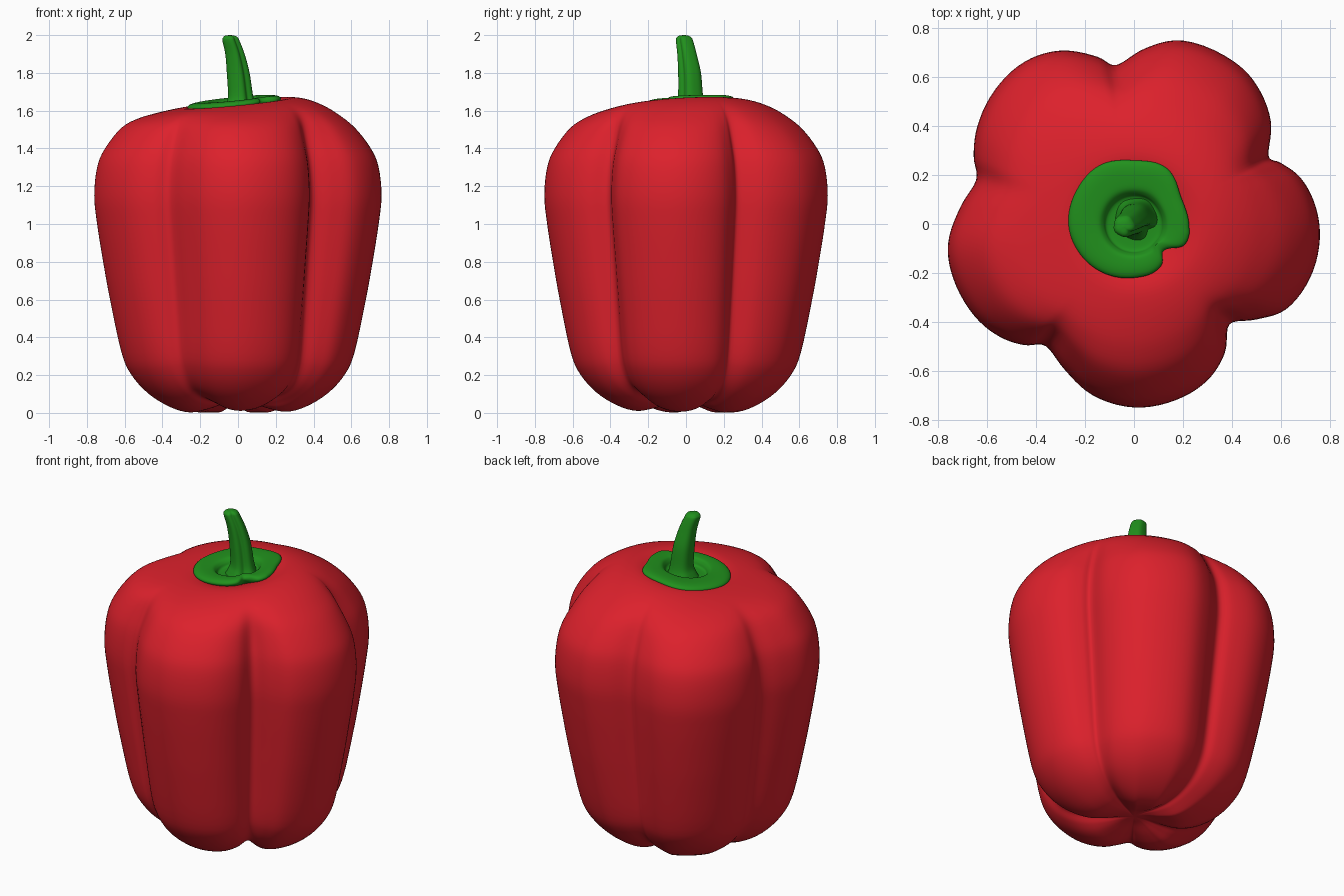
import bpy, bmesh
from math import sin, cos, radians, exp, hypot

if "Cube" in bpy.data.objects:
    bpy.data.objects.remove(bpy.data.objects["Cube"])


def spline(pts, n, closed=False):
    """Catmull-Rom resampling; closed means polar points that wrap at 360 degrees."""
    if closed:
        p = [(pts[-1][0] - 360, pts[-1][1])] + pts + [(pts[0][0] + 360, pts[0][1]),
                                                      (pts[1][0] + 360, pts[1][1])]
    else:
        p = [pts[0]] + pts + [pts[-1]]
    out = []
    for a, b, c, d in zip(p, p[1:], p[2:], p[3:]):
        for k in range(n):
            t = k / n
            out.append(tuple(0.5 * (2 * q + (r - o) * t + (2 * o - 5 * q + 4 * r - s) * t * t
                                    + (3 * q - o - 3 * r + s) * t ** 3)
                             for o, q, r, s in zip(a, b, c, d)))
    return out if closed else out + [pts[-1]]


def smooth(a, b, x):
    t = min(1, max(0, (x - a) / (b - a)))
    return t * t * (3 - 2 * t)


def loft(name, rings, mat):
    """Skin a stack of rings and cap both ends."""
    bm = bmesh.new()
    vs = [[bm.verts.new(p) for p in ring] for ring in rings]
    n = len(rings[0])
    for a, b in zip(vs, vs[1:]):
        for i in range(n):
            j = (i + 1) % n
            bm.faces.new((a[i], a[j], b[j], b[i]))
    bm.faces.new(vs[0][::-1])
    bm.faces.new(vs[-1])
    bmesh.ops.recalc_face_normals(bm, faces=bm.faces[:])
    me = bpy.data.meshes.new(name)
    bm.to_mesh(me)
    bm.free()
    me.materials.append(mat)
    for f in me.polygons:
        f.use_smooth = True
    ob = bpy.data.objects.new(name, me)
    bpy.context.collection.objects.link(ob)
    return ob


def material(name, col):
    m = bpy.data.materials.new(name)
    m.diffuse_color = col
    m.use_nodes = True
    m.node_tree.nodes["Principled BSDF"].inputs["Base Color"].default_value = m.diffuse_color
    return m


red = material("red_skin", (0.72, 0.015, 0.025, 1))
green = material("green_stem", (0.015, 0.28, 0.012, 1))

# Five-lobed outline seen from above: (angle, radius)
outline = spline([
    (27, .617), (37, .70), (48.7, .758), (59, .78), (75, .776), (86, .722),
    (96.2, .654), (102.4, .70), (113, .77), (124, .80), (136, .79), (148, .755), (157, .712),
    (164.4, .67), (174.4, .713), (186, .764), (196.5, .772), (210, .753), (220, .717), (227.7, .669),
    (234.2, .616), (245, .662), (256.4, .72), (270, .75), (283.3, .74), (295, .707), (305, .646),
    (313.6, .566), (322, .634), (330.6, .712), (343, .753), (355.5, .762), (366.2, .744),
    (375.6, .706), (382.6, .65)], 5, True)

# Vertical profile: (fraction of full radius, height)
profile = spline([
    (.01, .06), (.1, .05), (.22, .02), (.34, .003), (.47, .03), (.62, .1), (.74, .2), (.81, .32),
    (.89, .6), (.938, .8), (.98, 1.0), (1, 1.15), (.98, 1.3), (.925, 1.4), (.81, 1.51),
    (.68, 1.575), (.55, 1.615), (.42, 1.638), (.32, 1.638), (.2, 1.61), (.08, 1.57), (.01, 1.56)], 4)


def tilt(x, y):
    """Crown leans gently, fading out towards the shoulders."""
    return (.1 * x + .05 * y) * (1 - smooth(.25, .65, hypot(x, y)))


# Pepper body
rings = []
for p, z in profile:
    w = smooth(.45, 1, p) if z > 1.15 else smooth(.3, 1, p)
    ring = []
    for ang, r in outline:
        q = r / .77
        R = .77 * p * (1 + w * (q - 1))
        x, y = R * cos(radians(ang)), R * sin(radians(ang))
        lift = max(0, 1 - q) * .35 * max(0, 1 - z / .35) * smooth(0, .4, p)
        ring.append((x, y, z + lift + tilt(x, y) * smooth(1.2, 1.6, z)))
    rings.append(ring)
loft("pepper_body", rings, red)

# Calyx: irregular notched collar with a sunken middle
rim = spline([(0, .225), (30, .222), (60, .265), (90, .26), (120, .278), (150, .272), (180, .268),
              (210, .252), (240, .235), (270, .22), (290, .215), (305, .2), (315, .165),
              (325, .175), (336, .22), (348, .23)], 6, True)
section = spline([(.8, 1.60), (.93, 1.62), (1, 1.64), (.96, 1.655), (.85, 1.662), (.7, 1.662),
                  (.57, 1.657), (.5, 1.64), (.45, 1.62), (.3, 1.615), (.05, 1.615)], 4)
rings = []
for f, z in section:
    ring = []
    for ang, r in rim:
        R = f * (.245 + (r - .245) * smooth(.4, .8, f))
        x, y = R * cos(radians(ang)), R * sin(radians(ang))
        ring.append((x, y, z + tilt(x, y)))
    rings.append(ring)
loft("calyx", rings, green)

# Stem: curved, flared at the base, with one groove and slight ridges
path = spline([(.012, .022, 1.59, .10), (.012, .024, 1.63, .08), (.012, .025, 1.68, .066),
               (.0, .02, 1.8, .06), (-.017, .006, 1.9, .051), (-.038, -.007, 1.97, .045),
               (-.041, -.01, 1.988, .038), (-.043, -.011, 1.997, .024), (-.043, -.011, 2.0, .003)], 5)
rings = []
for cx, cy, z, r in path:
    ring = []
    for a in range(0, 360, 6):
        d = (a - 315) / 16
        R = r * (1 + .03 * cos(radians(5 * a + 45)) - .2 * exp(-d * d))
        ring.append((cx + R * cos(radians(a)), cy + R * sin(radians(a)), z))
    rings.append(ring)
loft("stem", rings, green)
